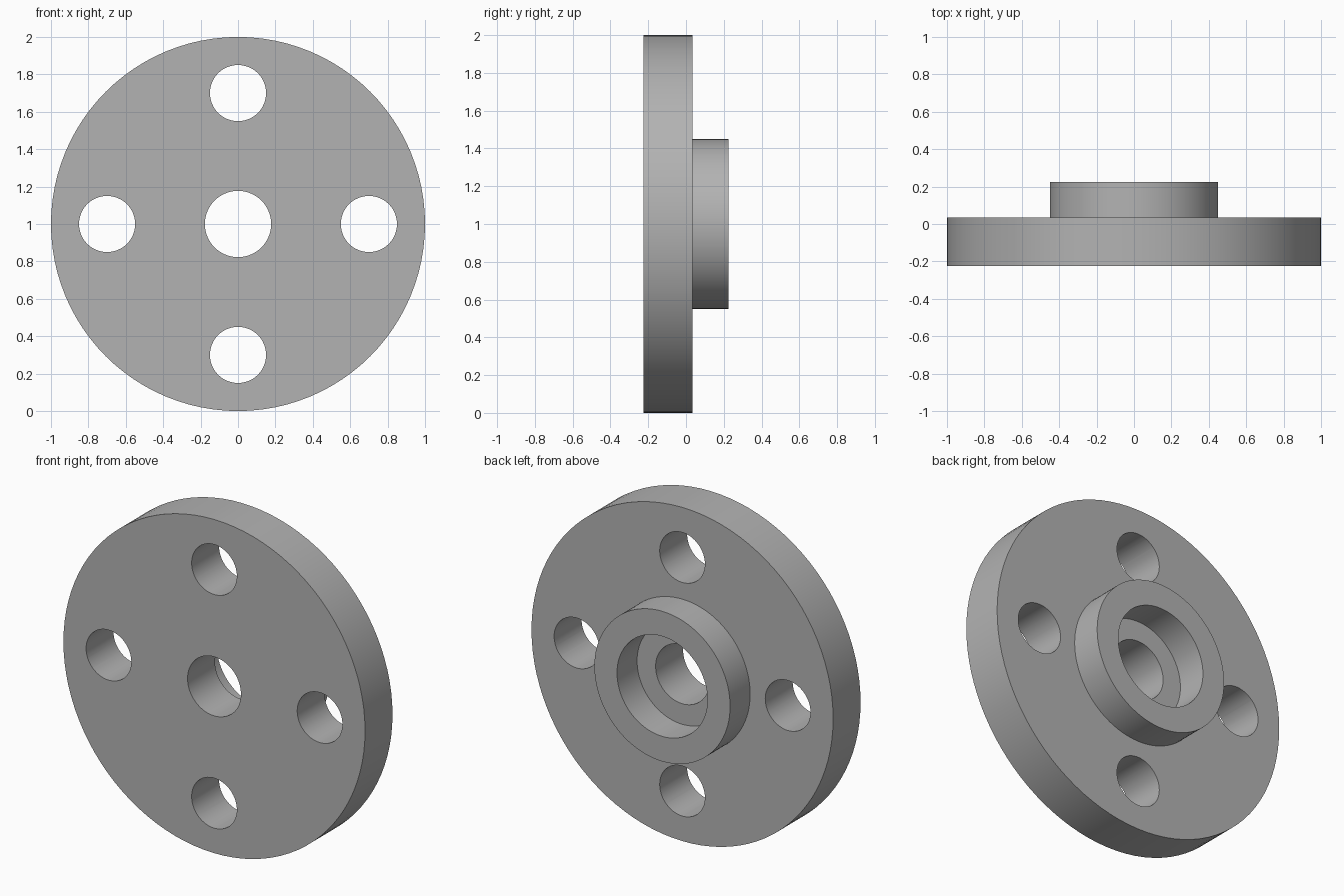
import bpy, bmesh, math
from mathutils import Vector, Matrix

cube = bpy.data.objects.get("Cube")
if cube:
    bpy.data.objects.remove(cube, do_unlink=True)

CENTER_Z = 1.0
FRONT, SHOULDER, BACK = -0.225, 0.035, 0.225
RIM_R, HUB_R, RECESS_R, BORE_R = 1.0, 0.45, 0.30, 0.177
BOLT_R, BOLT_CIRCLE = 0.15, 0.7

steel = bpy.data.materials.new("plain grey metal")
steel.use_nodes = True
grey = (0.45, 0.45, 0.45, 1)
steel.diffuse_color = grey
steel.node_tree.nodes["Principled BSDF"].inputs["Base Color"].default_value = grey


def add_object(name, bm):
    bmesh.ops.recalc_face_normals(bm, faces=bm.faces)
    mesh = bpy.data.meshes.new(name)
    bm.to_mesh(mesh)
    bm.free()
    mesh.materials.append(steel)
    obj = bpy.data.objects.new(name, mesh)
    bpy.context.collection.objects.link(obj)
    return obj


# Flange plate, raised hub, recess and bore: one closed profile turned about y
profile = [(BORE_R, FRONT), (RIM_R, FRONT), (RIM_R, SHOULDER), (HUB_R, SHOULDER),
           (HUB_R, BACK), (RECESS_R, BACK), (RECESS_R, SHOULDER), (BORE_R, SHOULDER)]
bm = bmesh.new()
verts = [bm.verts.new((r, y, CENTER_Z)) for r, y in profile]
edges = [bm.edges.new((a, b)) for a, b in zip(verts, verts[1:] + verts[:1])]
bmesh.ops.spin(bm, geom=verts + edges, cent=(0, 0, CENTER_Z), axis=(0, 1, 0),
               angle=math.tau, steps=96, use_merge=True)
bmesh.ops.remove_doubles(bm, verts=bm.verts, dist=0.0001)
flange = add_object("flange", bm)

# Four bolt holes on a circle
bm = bmesh.new()
for i in range(4):
    a = i * math.pi / 2
    place = Matrix.Translation((BOLT_CIRCLE * math.cos(a), 0, CENTER_Z + BOLT_CIRCLE * math.sin(a)))
    bmesh.ops.create_cone(bm, cap_ends=True, segments=64, radius1=BOLT_R, radius2=BOLT_R,
                          depth=1, matrix=place @ Matrix.Rotation(math.pi / 2, 4, 'X'))
cutter = add_object("bolt_hole_cutter", bm)
cutter.hide_render = True

cut = flange.modifiers.new("bolt holes", 'BOOLEAN')
cut.operation = 'DIFFERENCE'
cut.solver = 'EXACT'
cut.object = cutter

bpy.ops.object.select_all(action='DESELECT')
bpy.context.view_layer.objects.active = flange
flange.select_set(True)
bpy.ops.object.modifier_apply(modifier=cut.name)
bpy.data.objects.remove(cutter, do_unlink=True)
bpy.ops.object.shade_smooth_by_angle(angle=math.radians(30))
